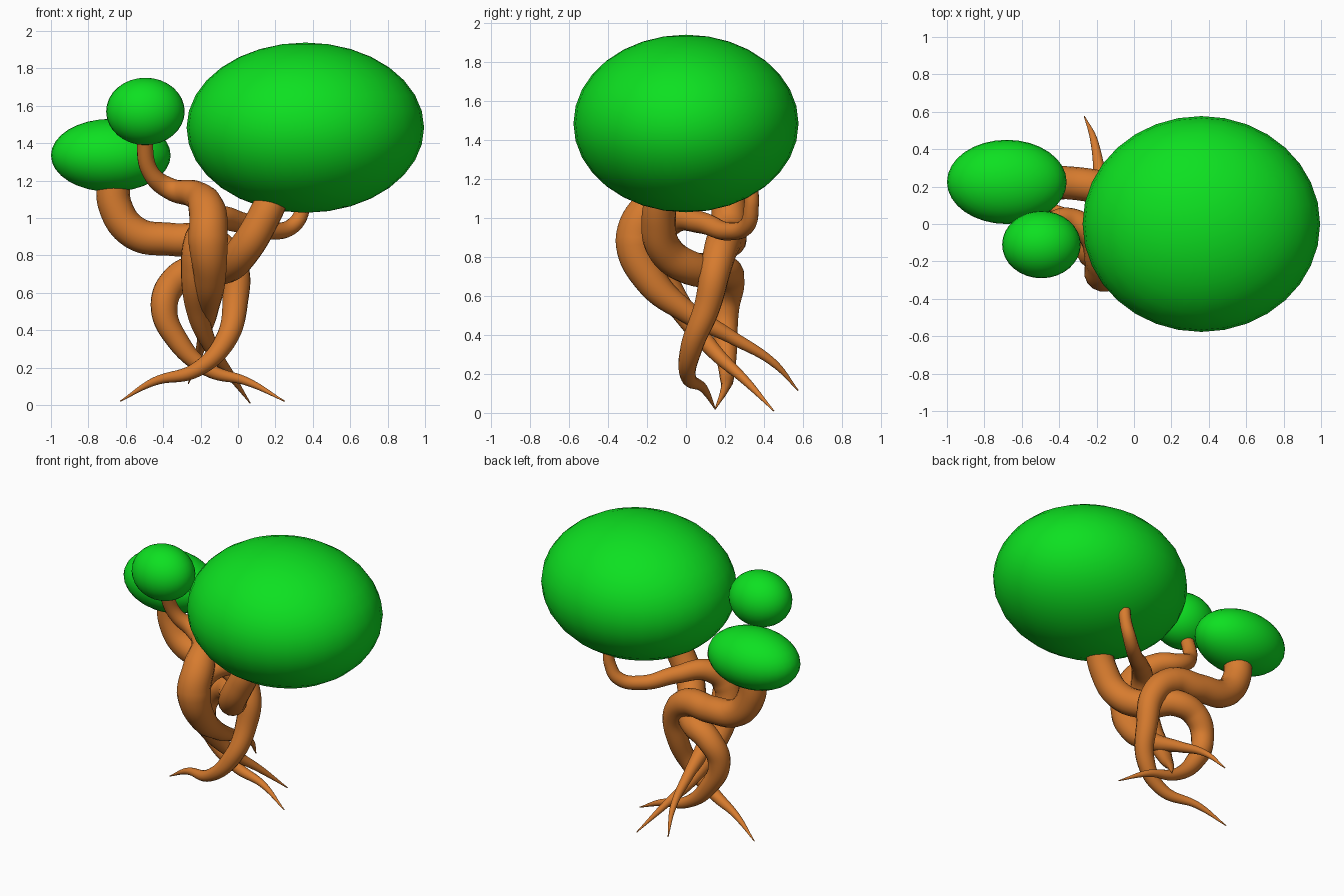
import bpy


def material(name, color):
    m = bpy.data.materials.new(name)
    m.diffuse_color = color
    return m


bark = material("bark", (0.68, 0.20, 0.028, 1))
leaf = material("leaf", (0.004, 0.75, 0.015, 1))


def foliage(name, centre, radii):
    bpy.ops.mesh.primitive_uv_sphere_add(segments=32, ring_count=16, location=centre)
    ob = bpy.context.object
    ob.name = name
    ob.scale = radii
    bpy.ops.object.transform_apply(location=False, rotation=False, scale=True)
    bpy.ops.object.shade_smooth()
    ob.data.materials.append(leaf)


def limb(name, points):
    """Tapered tube through (x, y, z, radius) points, from root tip to foliage."""
    cu = bpy.data.curves.new(name, "CURVE")
    cu.dimensions = "3D"
    cu.bevel_depth = 1.0
    cu.bevel_resolution = 6
    cu.resolution_u = 10
    cu.use_fill_caps = True
    sp = cu.splines.new("BEZIER")
    sp.bezier_points.add(len(points) - 1)
    for p, (x, y, z, r) in zip(sp.bezier_points, points):
        p.co = (x, y, z)
        p.radius = r
        p.handle_left_type = p.handle_right_type = "AUTO"
    ob = bpy.data.objects.new(name, cu)
    bpy.context.collection.objects.link(ob)
    cu.materials.append(bark)
    bpy.ops.object.select_all(action="DESELECT")
    ob.select_set(True)
    bpy.context.view_layer.objects.active = ob
    bpy.ops.object.convert(target="MESH")
    bpy.ops.object.shade_smooth_by_angle()


# Leaf masses
foliage("large_foliage", (0.36, 0, 1.483), (0.635, 0.577, 0.455))
foliage("left_foliage", (-0.68, 0.225, 1.335), (0.32, 0.225, 0.195))
foliage("small_foliage", (-0.495, -0.11, 1.57), (0.21, 0.18, 0.18))

# Limb bowing right, then sweeping to the left foliage
limb("left_limb", [
    (-0.63, 0.15, 0.02, 0.003), (-0.45, 0.09, 0.125, 0.022),
    (-0.22, 0.01, 0.19, 0.04), (-0.07, 0.03, 0.34, 0.057),
    (-0.015, 0.11, 0.55, 0.068), (-0.03, 0.155, 0.75, 0.08),
    (-0.15, 0.19, 0.87, 0.09), (-0.35, 0.22, 0.885, 0.088),
    (-0.55, 0.22, 0.92, 0.09), (-0.655, 0.22, 1.06, 0.09),
    (-0.665, 0.22, 1.24, 0.09)])

# Limb bowing left, then crossing under the large foliage
limb("main_limb", [
    (0.25, 0.15, 0.02, 0.003), (0.05, 0.2, 0.125, 0.022),
    (-0.16, 0.21, 0.19, 0.038), (-0.32, 0.205, 0.34, 0.058),
    (-0.395, 0.2, 0.53, 0.072), (-0.33, 0.22, 0.67, 0.08),
    (-0.2, 0.19, 0.73, 0.085), (-0.06, 0.03, 0.74, 0.088),
    (0.04, -0.11, 0.84, 0.09), (0.13, -0.14, 0.99, 0.088),
    (0.21, -0.11, 1.16, 0.085)])

# Front limb reaching the small foliage
limb("front_limb", [
    (-0.265, 0.575, 0.115, 0.003), (-0.215, 0.45, 0.255, 0.02),
    (-0.18, 0.23, 0.39, 0.035), (-0.16, 0.0, 0.52, 0.058),
    (-0.15, -0.18, 0.68, 0.085), (-0.16, -0.255, 0.88, 0.108),
    (-0.165, -0.19, 1.04, 0.1), (-0.23, -0.05, 1.125, 0.075),
    (-0.36, 0.03, 1.155, 0.058), (-0.465, -0.01, 1.24, 0.046),
    (-0.505, -0.09, 1.45, 0.042)])

# Inner limb passing back to a thin twig under the large foliage
limb("twig_limb", [
    (0.065, 0.45, 0.01, 0.003), (-0.04, 0.31, 0.16, 0.022),
    (-0.15, 0.14, 0.32, 0.04), (-0.215, 0.0, 0.5, 0.06),
    (-0.225, -0.12, 0.7, 0.08), (-0.2, -0.15, 0.89, 0.085),
    (-0.12, -0.06, 0.99, 0.07), (0.02, 0.08, 0.975, 0.056),
    (0.18, 0.22, 0.93, 0.046), (0.3, 0.315, 0.965, 0.042),
    (0.35, 0.335, 1.06, 0.038), (0.36, 0.335, 1.16, 0.036)])
